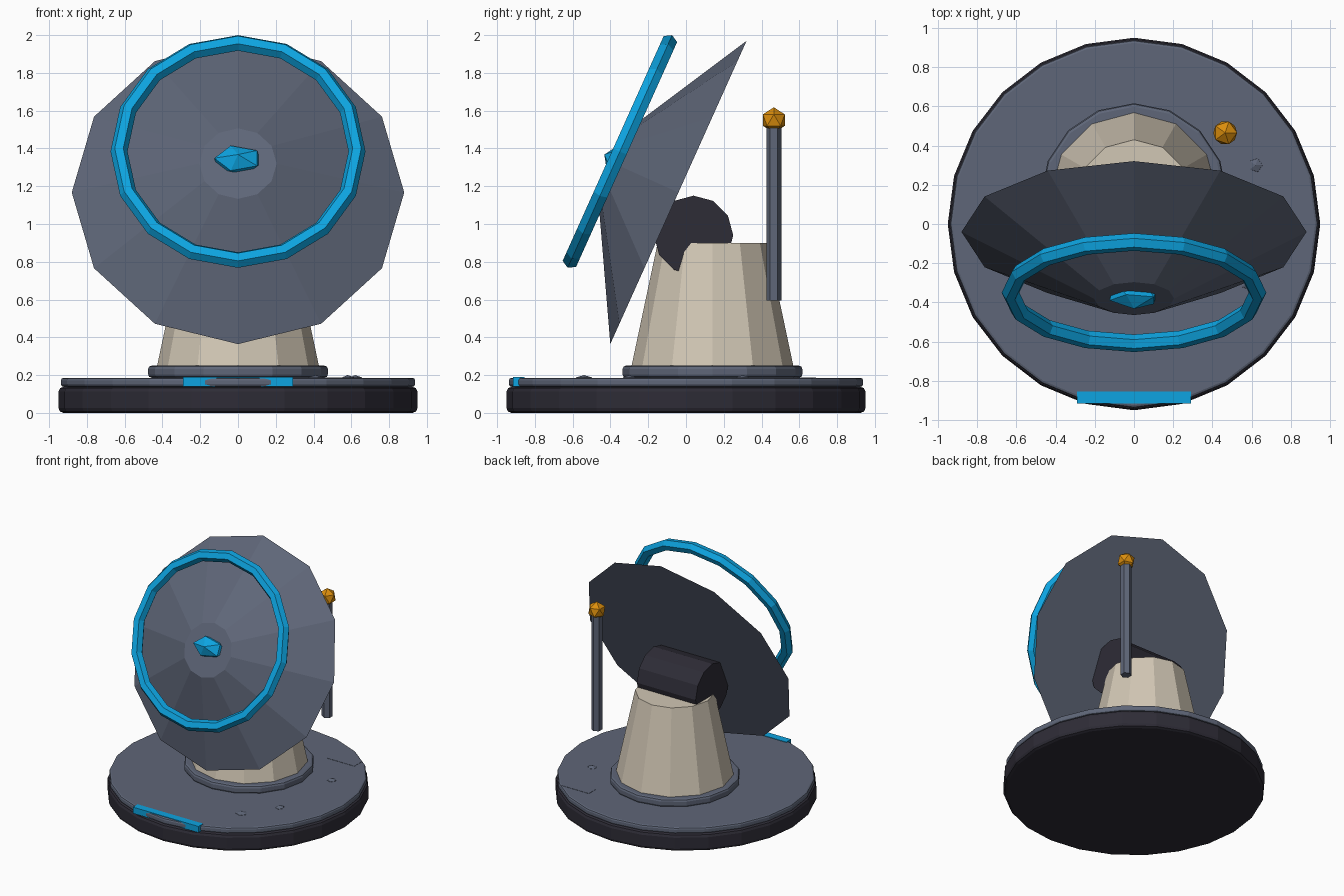
import bpy, bmesh, math
from mathutils import Matrix, Vector

if "Cube" in bpy.data.objects:
    bpy.data.objects.remove(bpy.data.objects["Cube"])


def mat(name, rgb):
    m = bpy.data.materials.new(name)
    m.diffuse_color = (*rgb, 1)
    m.use_nodes = True
    m.node_tree.nodes["Principled BSDF"].inputs["Base Color"].default_value = m.diffuse_color
    return m


SLATE = mat("slate_grey", (0.113, 0.133, 0.188))
DARK = mat("dark_violet_grey", (0.027, 0.025, 0.037))
BEIGE = mat("warm_beige", (0.64, 0.57, 0.46))
BLUE = mat("bright_blue", (0.004, 0.37, 0.75))
GOLD = mat("amber", (0.71, 0.27, 0.004))
TILT = math.radians(65.8)


def finish(bm, name, material, loc, rot=(0, 0, 0), scale=(1, 1, 1)):
    bmesh.ops.recalc_face_normals(bm, faces=bm.faces[:])
    me = bpy.data.meshes.new(name)
    bm.to_mesh(me)
    bm.free()
    me.materials.append(material)
    ob = bpy.data.objects.new(name, me)
    ob.location, ob.rotation_euler, ob.scale = loc, rot, scale
    bpy.context.collection.objects.link(ob)
    return ob


def lathe(name, profile, sides, material, loc=(0, 0, 0), rot=(0, 0, 0), closed=False):
    """Spin (radius, height) points round local z; capped ends, or a closed ring."""
    bm = bmesh.new()
    rings = []
    for r, z in profile:
        rings.append([bm.verts.new((r * math.sin(2 * math.pi * i / sides),
                                    r * math.cos(2 * math.pi * i / sides), z))
                      for i in range(sides)])
    pairs = list(zip(rings, rings[1:]))
    if closed:
        pairs.append((rings[-1], rings[0]))
    else:
        bm.faces.new(rings[0])
        bm.faces.new(rings[-1])
    for a, b in pairs:
        for i in range(sides):
            j = (i + 1) % sides
            bm.faces.new((a[i], a[j], b[j], b[i]))
    return finish(bm, name, material, loc, rot)


def disc(name, r, z0, z1, b, sides, material, y=0):
    """Disc with bevelled top and bottom rims."""
    prof = [(r - b, z0), (r - b * 0.3, z0 + b * 0.3), (r, z0 + b),
            (r, z1 - b), (r - b * 0.3, z1 - b * 0.3), (r - b, z1)]
    return lathe(name, prof, sides, material, (0, y, 0))


def ico(name, material, loc, rot=(0, 0, 0), scale=(1, 1, 1)):
    bm = bmesh.new()
    bmesh.ops.create_icosphere(bm, subdivisions=1, radius=1)
    return finish(bm, name, material, loc, rot, scale)


def box(name, material, loc, size):
    bm = bmesh.new()
    bmesh.ops.create_cube(bm, size=1, matrix=Matrix.Diagonal((*size, 1)))
    return finish(bm, name, material, loc)


# Round base and deck
disc("base", 0.95, 0.0, 0.138, 0.025, 24, DARK)
disc("deck", 0.938, 0.138, 0.186, 0.014, 24, SLATE)

# Pedestal with collar
disc("pedestal_collar", 0.476, 0.186, 0.25, 0.018, 16, SLATE, y=0.14)
lathe("pedestal", [(0.43, 0.22), (0.428, 0.25), (0.29, 0.9)], 12, BEIGE, (0, 0.14, 0))

# Pivot drum lying across the pedestal
lathe("pivot_drum", [(0.21, -0.26), (0.21, 0.26)], 12, DARK,
      (0, 0.04, 0.94), (0, math.pi / 2, 0))

# Tilted dish: wide flat back, narrow front
lathe("dish", [(0.88, 0), (0.205, 0.373)], 12, SLATE, (0, -0.04, 1.167), (TILT, 0, 0))

# Blue hoop, parallel to the dish
hoop = [(0.63 + 0.045 * math.cos(k * math.pi / 3), 0.045 * math.sin(k * math.pi / 3))
        for k in range(6)]
lathe("dish_hoop", hoop, 16, BLUE, (0, -0.35, 1.384), (TILT, 0, 0), closed=True)

# Faceted emitter at the dish centre
ico("emitter", BLUE, (0, -0.355, 1.333), (TILT + math.pi, 0, 0), (0.14, 0.085, 0.085))

# Antenna mast with amber tip
lathe("mast", [(0.04, 0.595), (0.04, 1.52)], 6, SLATE, (0.465, 0.465, 0))
ico("mast_tip", GOLD, (0.465, 0.465, 1.55), scale=(0.068, 0.068, 0.068))

# Front light bar
box("front_bar", BLUE, (0, -0.885, 0.165), (0.58, 0.06, 0.05))

# Deck details: flush hatch and small bumps
box("deck_hatch", SLATE, (0.5, 0.637, 0.185), (0.24, 0.1, 0.006))
for i, (x, y, r) in enumerate([(0.41, -0.54, 0.05), (0.62, 0.3, 0.04), (0.58, -0.3, 0.04)]):
    ico(f"deck_bump_{i + 1}", SLATE, (x, y, 0.178), scale=(r, r, 0.022))
